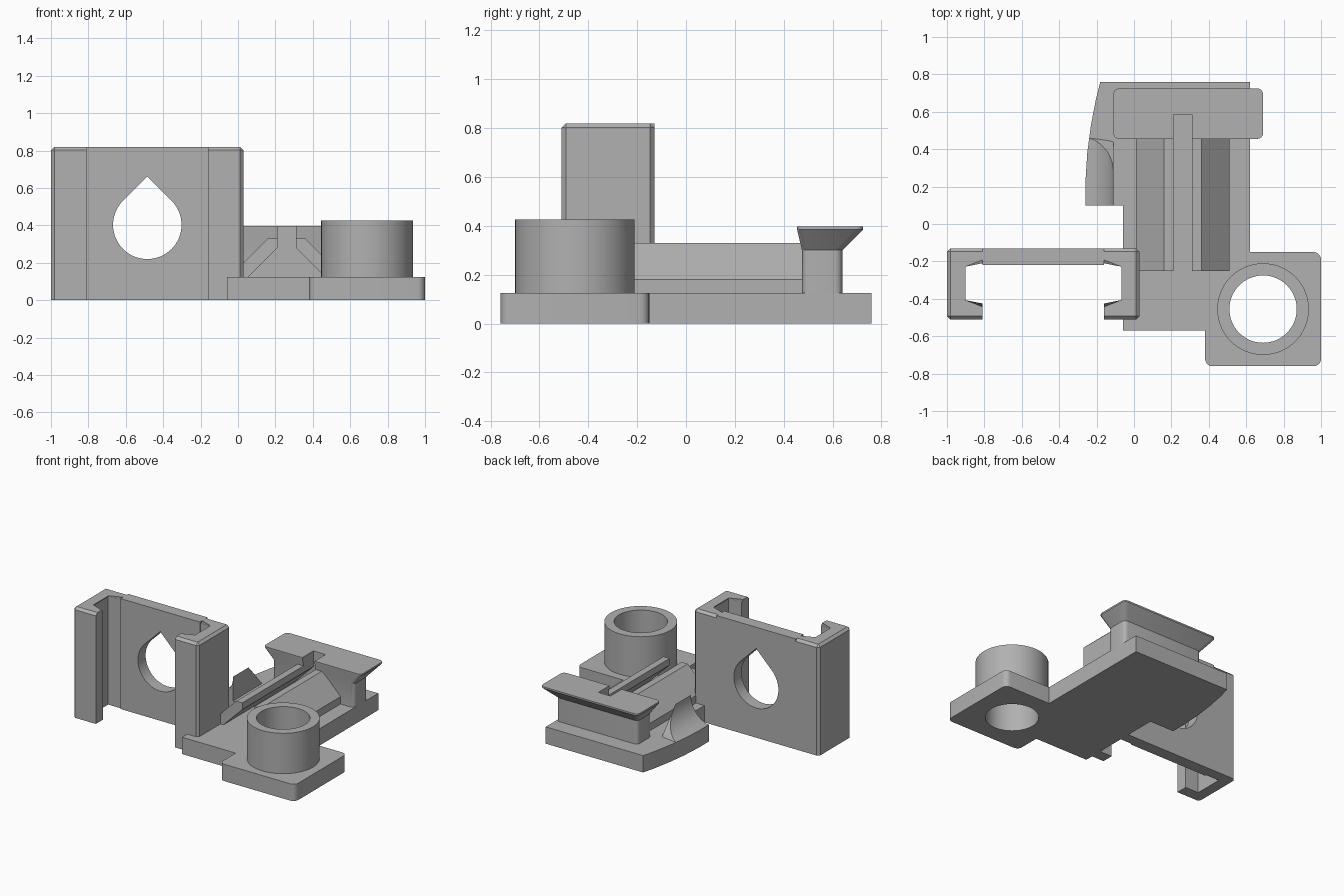
import bpy, bmesh, math
from mathutils import Vector

cube = bpy.data.objects.get("Cube")
if cube:
    bpy.data.objects.remove(cube, do_unlink=True)

grey = bpy.data.materials.new("plain grey")
grey.use_nodes = True
colour = (0.44, 0.44, 0.44, 1)
grey.diffuse_color = colour
grey.node_tree.nodes["Principled BSDF"].inputs["Base Color"].default_value = colour


def activate(obj):
    bpy.ops.object.select_all(action='DESELECT')
    obj.select_set(True)
    bpy.context.view_layer.objects.active = obj


def finish(name, bm):
    bmesh.ops.recalc_face_normals(bm, faces=bm.faces)
    mesh = bpy.data.meshes.new(name)
    bm.to_mesh(mesh)
    bm.free()
    obj = bpy.data.objects.new(name, mesh)
    bpy.context.collection.objects.link(obj)
    mesh.materials.append(grey)
    return obj


def prism(name, points, start, end, axis='z', edge_rule=None, width=0.02, segments=1):
    """Extrude an outline: axis z takes (x, y), axis y takes (x, z)."""
    def place(p, h):
        return (p[0], p[1], h) if axis == 'z' else (p[0], h, p[1])
    bm = bmesh.new()
    a = [bm.verts.new(place(p, start)) for p in points]
    b = [bm.verts.new(place(p, end)) for p in points]
    n = len(points)
    bm.faces.new(a)
    bm.faces.new(b[::-1])
    for i in range(n):
        bm.faces.new((a[i], a[(i + 1) % n], b[(i + 1) % n], b[i]))
    if edge_rule:
        edges = [e for e in bm.edges if edge_rule(*[v.co for v in e.verts])]
        bmesh.ops.bevel(bm, geom=edges, offset=width, segments=segments,
                        profile=0.5, affect='EDGES')
    return finish(name, bm)


def rect(x0, x1, y0, y1):
    return [(x0, y0), (x1, y0), (x1, y1), (x0, y1)]


def circle(cx, cy, r, n=64):
    return [(cx + r * math.cos(math.tau * i / n), cy + r * math.sin(math.tau * i / n))
            for i in range(n)]


def cut(obj, cutter):
    cutter.hide_render = True
    mod = obj.modifiers.new("cut", 'BOOLEAN')
    mod.operation = 'DIFFERENCE'
    mod.solver = 'EXACT'
    mod.object = cutter
    activate(obj)
    bpy.ops.object.modifier_apply(modifier=mod.name)


def smooth(obj):
    activate(obj)
    bpy.ops.object.shade_smooth_by_angle(angle=math.radians(30))


def vertical(a, b):
    return abs(a.z - b.z) > 0.01


# Base plate with the rounded lug
TOP = 0.125
outline = [(-0.06, -0.57), (0.38, -0.57), (0.38, -0.76), (1, -0.76), (1, -0.15),
           (0.62, -0.15), (0.62, 0.76), (-0.18, 0.76), (-0.205, 0.66), (-0.23, 0.53),
           (-0.25, 0.38), (-0.26, 0.22), (-0.26, 0.1), (-0.06, 0.1)]
base = prism("base_plate", outline, 0, TOP, edge_rule=lambda a, b: vertical(a, b) and (
    a.x > 0.9 or a.y < -0.7), width=0.04, segments=5)

# Round boss with a through hole
BX, BY = 0.69, -0.455
boss = prism("boss", circle(BX, BY, 0.245), TOP - 0.01, 0.425,
             edge_rule=lambda a, b: min(a.z, b.z) > 0.42, width=0.01)
bore = prism("bore_cutter", circle(BX, BY, 0.18), -0.1, 0.6)
cut(base, bore)
cut(boss, bore)
bpy.data.objects.remove(bore, do_unlink=True)
smooth(base)
smooth(boss)

# Two sloping rail walls leaving a slotted tunnel between them
MID = 0.26
wall = [(0.25, TOP), (0.25, 0.18), (0.10, 0.33), (0.05, 0.33), (0.05, 0.28), (0.205, TOP)]
for name, side in (("left_rail_wall", 1), ("right_rail_wall", -1)):
    prism(name, [(MID + side * x, z) for x, z in wall], -0.25, 0.5, 'y')

# Clamp head: neck, flared underside and cap, lofted through rounded rectangles
def rounded(x0, x1, y0, y1, r=0.03, n=4):
    pts = []
    for cx, cy, start in ((x1 - r, y1 - r, 0), (x0 + r, y1 - r, 90),
                          (x0 + r, y0 + r, 180), (x1 - r, y0 + r, 270)):
        for i in range(n + 1):
            t = math.radians(start + 90 * i / n)
            pts.append((cx + r * math.cos(t), cy + r * math.sin(t)))
    return pts


bm = bmesh.new()
rings = []
for z, box in ((TOP - 0.01, (-0.05, 0.62, 0.475, 0.64)), (0.30, (-0.05, 0.62, 0.475, 0.64)),
               (0.385, (-0.11, 0.69, 0.455, 0.725)), (0.397, (-0.11, 0.69, 0.455, 0.725))):
    rings.append([bm.verts.new((x, y, z)) for x, y in rounded(*box)])
for low, high in zip(rings, rings[1:]):
    for i in range(len(low)):
        j = (i + 1) % len(low)
        bm.faces.new((low[i], low[j], high[j], high[i]))
bm.faces.new(rings[0])
bm.faces.new(rings[-1])
head = finish("clamp_head", bm)
keyhole = prism("keyhole_cutter", [(MID - 0.205, TOP), (MID + 0.205, TOP), (MID + 0.05, 0.28),
                                   (MID + 0.05, 0.6), (MID - 0.05, 0.6), (MID - 0.05, 0.28)],
                0.3, 0.585, 'y')
cut(head, keyhole)
bpy.data.objects.remove(keyhole, do_unlink=True)
smooth(head)

# Curved fin on the side of the base, its back end sloping down
R = 0.19
curve = [(-0.30 + R * math.sin(math.radians(t)), 0.305 - R * math.cos(math.radians(t)))
         for t in range(18, 91, 8)]
fin = prism("side_fin", [(-0.11, 0.1)] + curve, 0.1, 0.46, 'y')
for v in fin.data.vertices:
    if v.co.y > 0.3:
        v.co.y = 0.46 - max(0, v.co.z - TOP)
smooth(fin)

# Upright bracket: centre plate with a teardrop hole
CX = -0.485
plate = prism("bracket_plate", rect(-0.81, -0.16, -0.22, -0.13), 0, 0.82)
r, hz = 0.183, 0.403
drop = [(CX, hz + r * math.sqrt(2))]
for i in range(49):
    t = math.radians(135 + 270 * i / 48)
    drop.append((CX + r * math.cos(t), hz + r * math.sin(t)))
hole = prism("teardrop_cutter", drop, -0.4, 0.0, 'y')
cut(plate, hole)
bpy.data.objects.remove(hole, do_unlink=True)
smooth(plate)

# Hooked channels at both ends of the bracket, chamfered at the top
channel = [(-1, -0.13), (-1, -0.51), (-0.81, -0.51), (-0.81, -0.425), (-0.92, -0.425),
           (-0.92, -0.21), (-0.81, -0.21), (-0.81, -0.13)]


def channel_edge(a, b):
    if vertical(a, b):
        return abs(a.x - CX) > 0.5
    return a.z > 0.8 and not (abs(a.x - CX) < 0.33 and abs(b.x - CX) < 0.33)


for name, side in (("right_channel", 1), ("left_channel", -1)):
    prism(name, [(CX + side * (x - CX), y) for x, y in channel], 0, 0.82,
          edge_rule=channel_edge, width=0.018)
